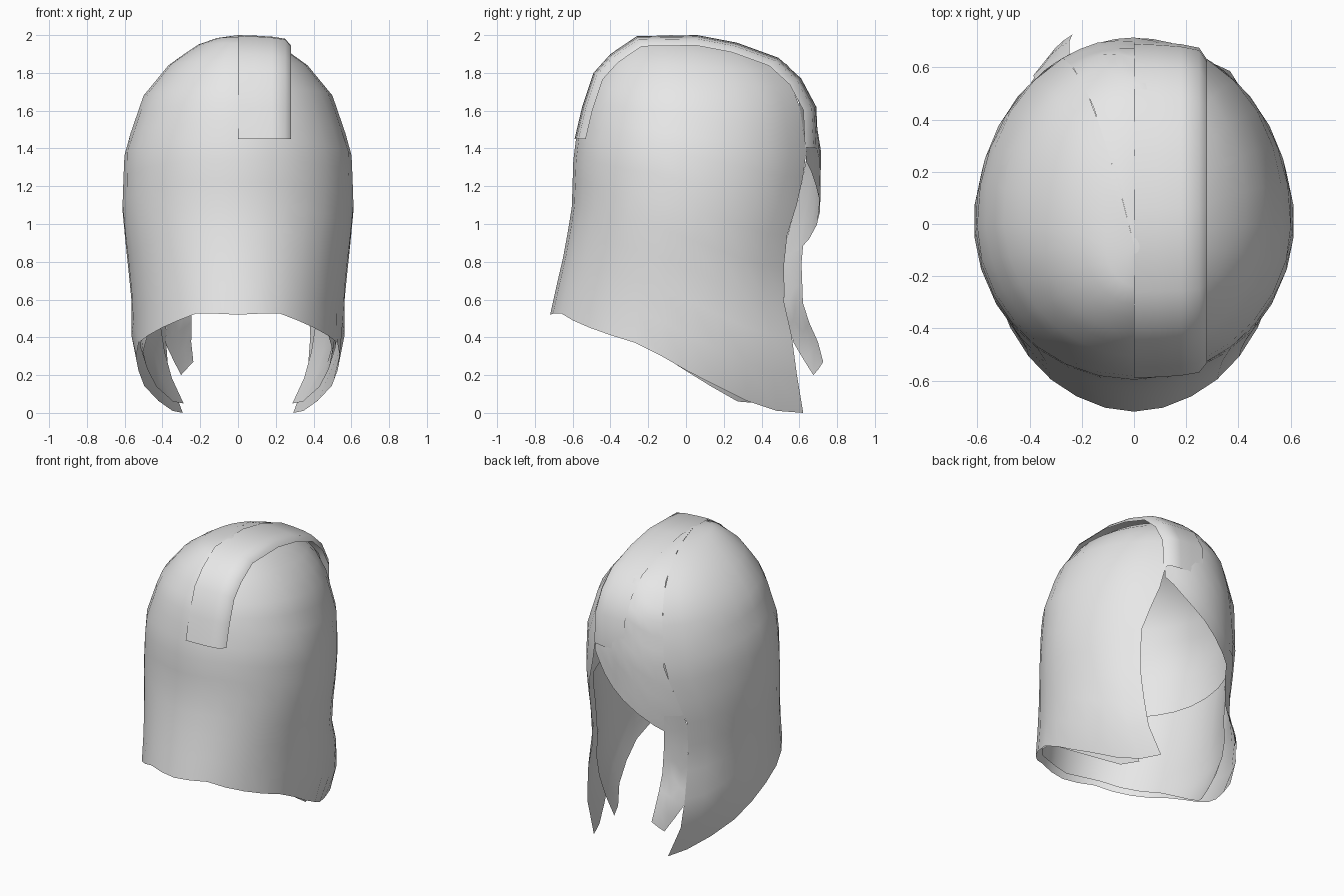
import bpy, bmesh
from math import sin, cos, radians

cube = bpy.data.objects.get("Cube")
if cube:
    bpy.data.objects.remove(cube, do_unlink=True)

grey = bpy.data.materials.new("hair_grey")
grey.use_nodes = True
grey.diffuse_color = (0.8, 0.8, 0.8, 1)
grey.node_tree.nodes["Principled BSDF"].inputs["Base Color"].default_value = (0.8, 0.8, 0.8, 1)

# Cross-section by height: z, half width, rear y, front y, centre y
PROFILE = [
    (0, .40, -.75, .91, 0), (.12, .50, -.75, .85, 0), (.37, .565, -.74, .78, 0),
    (.55, .56, -.715, .69, 0), (.8, .585, -.655, .68, 0), (1.07, .615, -.605, .71, 0),
    (1.39, .60, -.595, .715, 0), (1.68, .50, -.53, .665, 0), (1.85, .36, -.43, .53, 0),
    (1.95, .21, -.32, .30, -.03), (1.985, .11, -.26, .14, -.08), (2, 0, -.08, -.08, -.08)]
# Angle from the rear at which the side curtain ends, by height
EDGE = [(0, 133), (.37, 137), (.63, 139), (.93, 140), (1.33, 153)]
# Hem heights across each part
HEM = [(0, .52), (.16, .53), (.355, .44), (.525, .36), (.775, .12), (.885, .015), (1, 0)]
FRINGE = [(0, 1.33), (.12, 1.28), (.5, 1.07), (.85, .86), (1, .84)]
LOCK = [(0, .37), (.5, .2), (1, .27)]


def interp(table, t):
    """Linear interpolation of all columns after the first."""
    if t <= table[0][0]:
        return table[0][1:]
    for a, b in zip(table, table[1:]):
        if t <= b[0]:
            f = (t - a[0]) / (b[0] - a[0])
            return [p + (q - p) * f for p, q in zip(a[1:], b[1:])]
    return table[-1][1:]


def edge(z):
    return interp(EDGE, z)[0]


def shell_point(angle, z, scale=1):
    width, rear, front, mid = interp(PROFILE, z)
    c = cos(radians(angle))
    depth = (rear - mid) * c if c > 0 else (mid - front) * c
    return (width * sin(radians(angle)) * scale, mid + depth * scale, z)


def grid_object(name, columns):
    """Smooth sheet from equal-length columns of points."""
    bm = bmesh.new()
    grid = [[bm.verts.new(p) for p in col] for col in columns]
    for left, right in zip(grid, grid[1:]):
        for j in range(len(left) - 1):
            bm.faces.new((left[j], left[j + 1], right[j + 1], right[j]))
    bmesh.ops.remove_doubles(bm, verts=bm.verts, dist=.0005)
    for face in bm.faces:
        face.smooth = True
    mesh = bpy.data.meshes.new(name)
    bm.to_mesh(mesh)
    bm.free()
    mesh.materials.append(grey)
    obj = bpy.data.objects.new(name, mesh)
    bpy.context.collection.objects.link(obj)
    return obj


def sheet(name, params, rows, top, bottom, angle, power=1, scale=lambda u, z: 1):
    columns = []
    for u in params:
        heights = [top - (top - bottom(u)) * (j / rows) ** power for j in range(rows + 1)]
        columns.append([shell_point(angle(u, z), z, scale(u, z)) for z in heights])
    return grid_object(name, columns)


def span(lo, hi, n):
    return [lo + (hi - lo) * i / n for i in range(n + 1)]


# Outer hair: crown, rear and both side curtains
sheet("outer_hair", span(-1, 1, 24), 16, 2, lambda u: interp(HEM, abs(u))[0],
      lambda u, z: u * edge(z), 1.7)

# Swept fringe between the curtains
sheet("fringe", span(0, 1, 8), 14, 2, lambda u: interp(FRINGE, u)[0],
      lambda u, z: edge(z) + u * (360 - 2 * edge(z)), 1.7)

# Loose lock hanging in front of the right curtain, listed from its inner edge
sheet("front_lock", span(1, 0, 4), 7, 1.0, lambda u: interp(LOCK, u)[0],
      lambda u, z: (360 - edge(z)) * (1 - u) + 206 * u)


# Inner layer under the rear and sides, tucked in toward its tips
def tuck(u, z):
    return .945 - .17 * max(0, abs(u) * 2 - 1) * max(0, 1 - z * 2)


sheet("inner_hair", span(-1, 1, 20), 7, 1.0, lambda u: interp(HEM, abs(u))[0] + .02 + .03 * abs(u),
      lambda u, z: u * (edge(z) - 9), 1, tuck)

# Raised overlap along the side parting, from front to rear
PATH = [(.70, 1.4), (.69, 1.62), (.61, 1.77), (.49, 1.88), (.27, 1.96), (.06, 2),
        (-.26, 1.995), (-.40, 1.9), (-.49, 1.8), (-.55, 1.62), (-.59, 1.45)]
STEPS = [(0, 1), (.09, .995), (.18, .985), (.25, .965), (.28, .9)]
grid_object("parting_overlap",
            [[(x, y * s, 1.45 + (z - 1.45) * s) for y, z in PATH] for x, s in STEPS])
